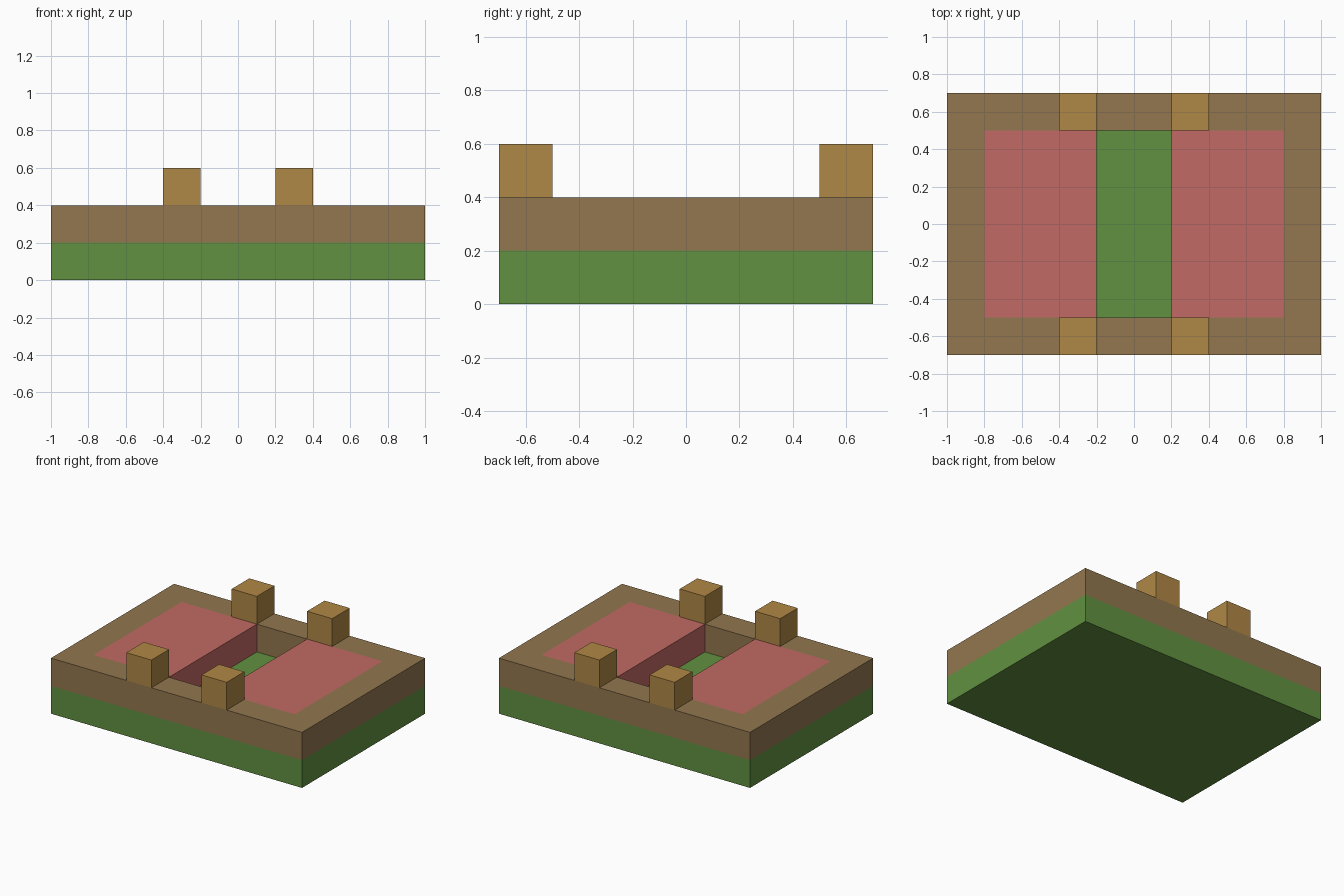
import bpy, bmesh
from mathutils import Vector

default = bpy.data.objects.get("Cube")
if default:
    bpy.data.objects.remove(default, do_unlink=True)


def material(name, rgb):
    # Convert 0-255 display values to linear colour
    lin = [((c / 255 + 0.055) / 1.055) ** 2.4 for c in rgb] + [1.0]
    mat = bpy.data.materials.new(name)
    mat.use_nodes = True
    mat.diffuse_color = lin
    bsdf = mat.node_tree.nodes["Principled BSDF"]
    bsdf.inputs["Base Color"].default_value = lin
    bsdf.inputs["Roughness"].default_value = 0.9
    return mat


green = material("grass_green", (98, 145, 65))
brown = material("earth_brown", (146, 119, 79))
red = material("soft_red", (193, 106, 100))
wood = material("golden_wood", (176, 136, 70))


def finish(name, bm, mat):
    bmesh.ops.recalc_face_normals(bm, faces=bm.faces)
    mesh = bpy.data.meshes.new(name)
    bm.to_mesh(mesh)
    bm.free()
    mesh.materials.append(mat)
    obj = bpy.data.objects.new(name, mesh)
    bpy.context.collection.objects.link(obj)
    return obj


def box(name, low, high, mat):
    low, high = Vector(low), Vector(high)
    bm = bmesh.new()
    bmesh.ops.create_cube(bm, size=1)
    bmesh.ops.scale(bm, vec=high - low, verts=bm.verts)
    bmesh.ops.translate(bm, vec=(low + high) / 2, verts=bm.verts)
    return finish(name, bm, mat)


def frame(name, outer, inner, z, height, mat):
    # Rectangular ring extruded upwards
    bm = bmesh.new()
    corners = [(-1, -1), (1, -1), (1, 1), (-1, 1)]
    out, inn = [[bm.verts.new((sx * w, sy * d, z)) for sx, sy in corners]
                for w, d in (outer, inner)]
    for i in range(4):
        j = (i + 1) % 4
        bm.faces.new((out[i], out[j], inn[j], inn[i]))
    result = bmesh.ops.extrude_face_region(bm, geom=bm.faces[:])
    top = [v for v in result["geom"] if isinstance(v, bmesh.types.BMVert)]
    bmesh.ops.translate(bm, vec=(0, 0, height), verts=top)
    return finish(name, bm, mat)


# Ground slab, its top is the floor of the central channel
box("ground_slab", (-1, -0.7, 0), (1, 0.7, 0.2), green)

# Raised earth border
frame("earth_border", (1, 0.7), (0.8, 0.5), 0.2, 0.2, brown)

for side, sx in (("left", 1), ("right", -1)):
    # Red block filling each side of the channel
    xs = sorted((sx * 0.2, sx * 0.8))
    box(f"{side}_red_bed", (xs[0], -0.5, 0.2), (xs[1], 0.5, 0.4), red)
    # Wooden posts at both channel ends
    for end, sy in (("front", -1), ("back", 1)):
        px = sorted((sx * 0.2, sx * 0.4))
        py = sorted((sy * 0.5, sy * 0.7))
        box(f"{end}_{side}_post", (px[0], py[0], 0.4), (px[1], py[1], 0.6), wood)
